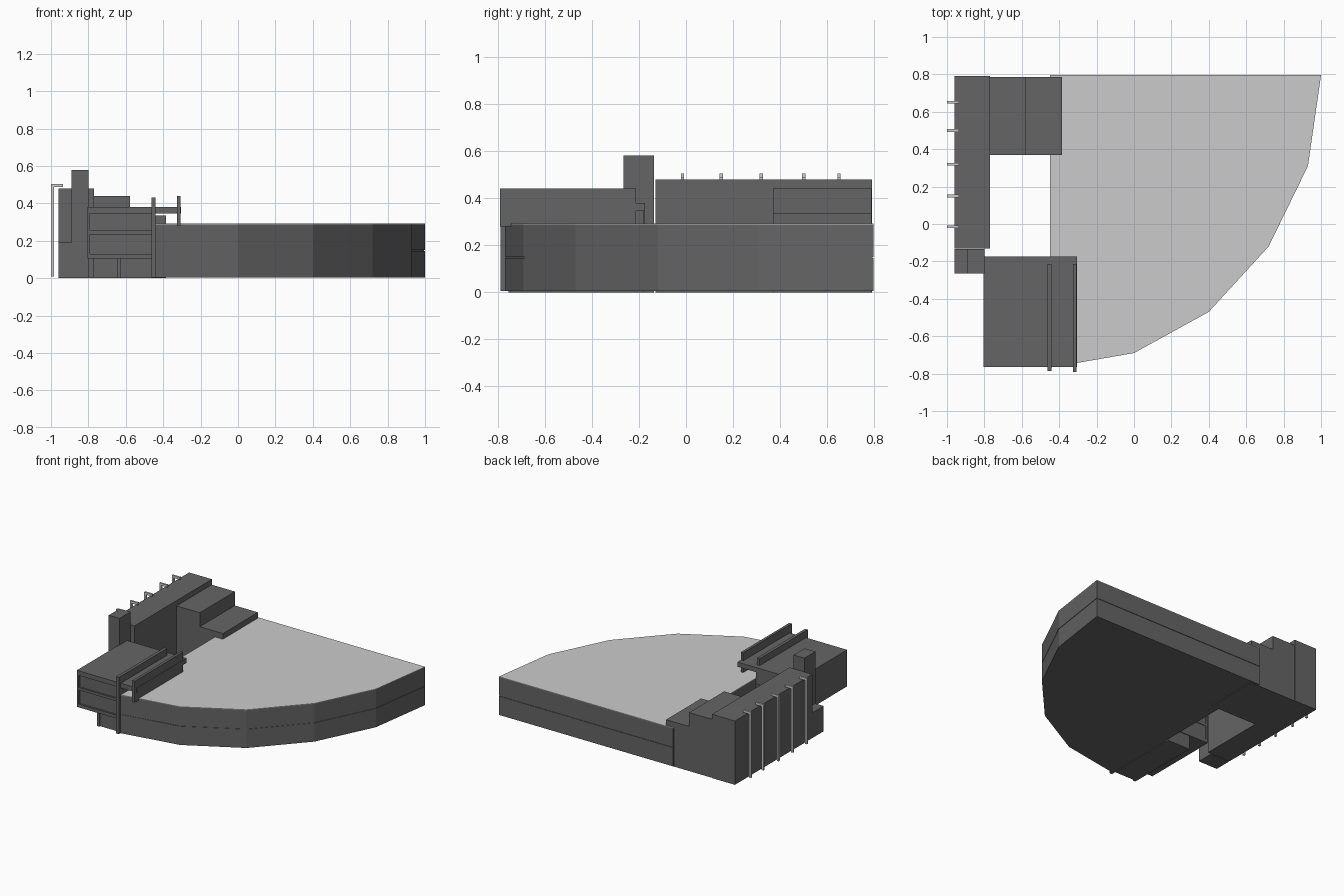
import bpy, bmesh

if "Cube" in bpy.data.objects:
    bpy.data.objects.remove(bpy.data.objects["Cube"])


def material(name, v):
    m = bpy.data.materials.new(name)
    m.diffuse_color = (v, v, v, 1)
    m.use_nodes = True
    m.node_tree.nodes["Principled BSDF"].inputs["Base Color"].default_value = m.diffuse_color
    return m


DARK = material("dark_grey", 0.13)
LIGHT = material("light_grey", 0.7)


def prism(name, outline, z0, z1, mat=DARK):
    """Extrude a flat outline from z0 up to z1."""
    bm = bmesh.new()
    face = bm.faces.new([bm.verts.new((x, y, z0)) for x, y in outline])
    top = bmesh.ops.extrude_face_region(bm, geom=[face])["geom"]
    for v in top:
        if isinstance(v, bmesh.types.BMVert):
            v.co.z = z1
    bmesh.ops.recalc_face_normals(bm, faces=bm.faces)
    mesh = bpy.data.meshes.new(name)
    bm.to_mesh(mesh)
    bm.free()
    mesh.materials.append(mat)
    obj = bpy.data.objects.new(name, mesh)
    bpy.context.collection.objects.link(obj)
    return obj


def box(name, x0, x1, y0, y1, z0, z1, mat=DARK):
    return prism(name, [(x0, y0), (x1, y0), (x1, y1), (x0, y1)], z0, z1, mat)


# Fan-shaped hall: two wall tiers with a fine shadow joint, and a pale roof
fan = [(-0.45, 0.797), (-0.45, -0.768), (0, -0.69), (0.4, -0.47),
       (0.72, -0.12), (0.93, 0.31), (1.0, 0.797)]
joint = [(x * 0.995 if x > 0 else x, y * 0.995) for x, y in fan]
prism("hall_lower_tier", fan, 0.005, 0.146)
prism("hall_joint", joint, 0.146, 0.15)
prism("hall_upper_tier", fan, 0.15, 0.288)
prism("hall_roof", fan, 0.288, 0.292, LIGHT)

# Long rear block with stepped wings
box("rear_block", -0.96, -0.77, -0.13, 0.79, 0, 0.48)
box("wing_high", -0.77, -0.577, 0.37, 0.787, 0, 0.44)
box("wing_low", -0.577, -0.385, 0.37, 0.787, 0, 0.335)

# Stair tower with low annex
box("stair_tower", -0.89, -0.80, -0.265, -0.135, 0, 0.58)
box("tower_annex", -0.96, -0.89, -0.265, -0.135, 0, 0.19)

# Bent fins running up the rear wall and over its roof edge
for i, y in enumerate((-0.015, 0.15, 0.32, 0.5, 0.65)):
    box(f"fin_post_{i}", -1.0, -0.985, y - 0.007, y + 0.007, 0.01, 0.488, LIGHT)
    box(f"fin_arm_{i}", -1.0, -0.935, y - 0.007, y + 0.007, 0.488, 0.505, LIGHT)

# Foyer: set-back ground floor, two glazed storeys between slabs
box("foyer_ground_floor", -0.625, -0.455, -0.745, -0.18, 0, 0.105)
box("foyer_ground_wall", -0.645, -0.625, -0.755, -0.18, 0, 0.105)
for i, (z0, z1) in enumerate(((0.105, 0.13), (0.235, 0.255))):
    box(f"foyer_slab_{i}", -0.79, -0.455, -0.765, -0.175, z0, z1)
for i, (z0, z1) in enumerate(((0.13, 0.235), (0.255, 0.345))):
    box(f"foyer_glazing_{i}", -0.79, -0.455, -0.752, -0.18, z0, z1)
box("foyer_side_wall", -0.805, -0.79, -0.765, -0.175, 0.105, 0.345)
box("foyer_roof", -0.805, -0.305, -0.765, -0.175, 0.345, 0.38)

# Upright blade walls crossing the foyer roof
box("blade_wall_inner", -0.463, -0.44, -0.787, -0.213, 0.005, 0.432)
box("blade_wall_outer", -0.327, -0.307, -0.79, -0.213, 0.28, 0.44)
